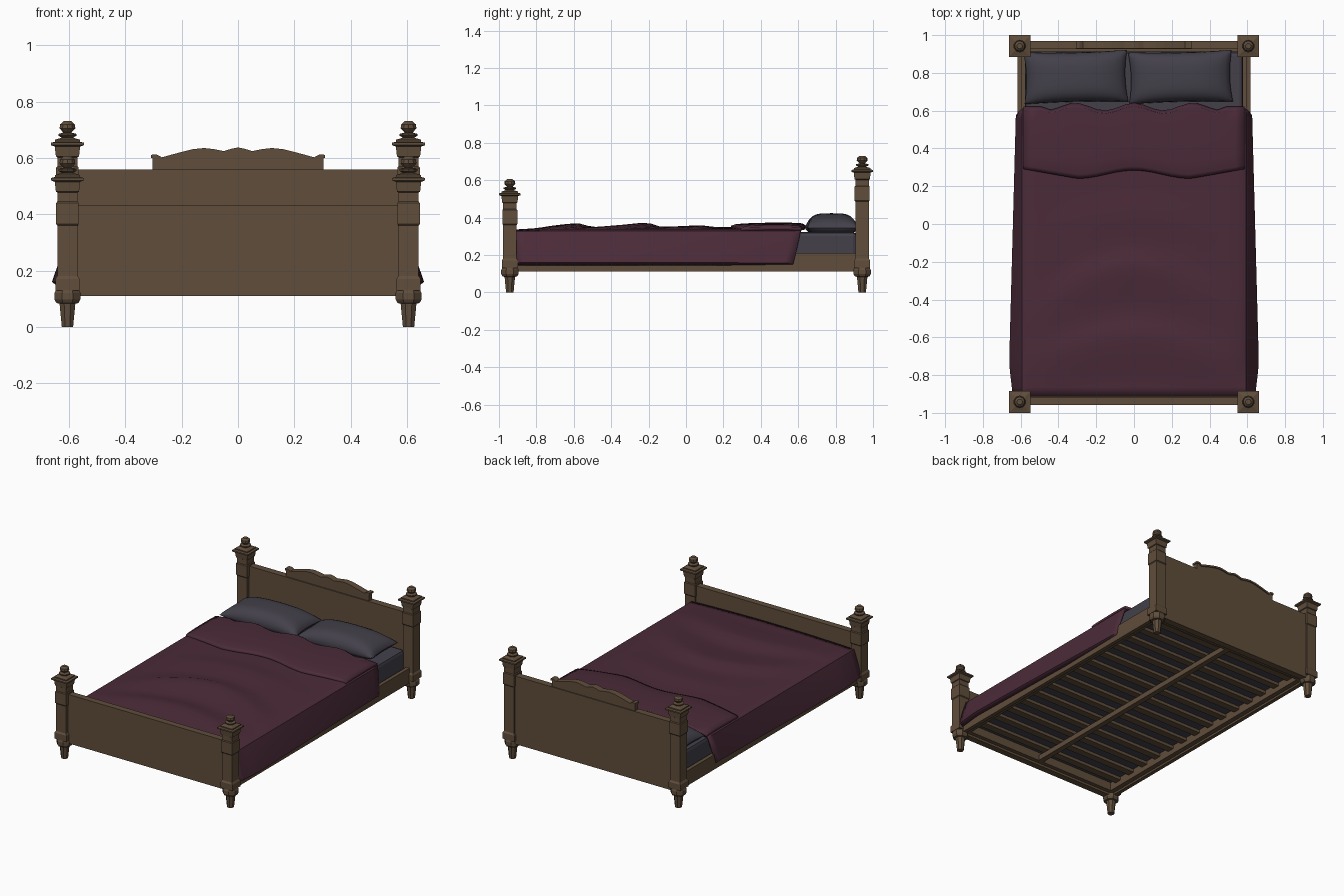
import bpy, bmesh, math

if "Cube" in bpy.data.objects:
    bpy.data.objects.remove(bpy.data.objects["Cube"])


def material(name, col):
    m = bpy.data.materials.new(name)
    m.diffuse_color = (*col, 1)
    m.use_nodes = True
    m.node_tree.nodes["Principled BSDF"].inputs["Base Color"].default_value = m.diffuse_color
    return m


WOOD = material("brown_wood", (0.115, 0.075, 0.044))
RED = material("plum_blanket", (0.070, 0.024, 0.040))
GREY = material("slate_linen", (0.056, 0.051, 0.068))


def finish(bm, name, mat, smooth=None):
    me = bpy.data.meshes.new(name)
    bm.to_mesh(me)
    bm.free()
    ob = bpy.data.objects.new(name, me)
    bpy.context.collection.objects.link(ob)
    me.materials.append(mat)
    if smooth:
        bpy.ops.object.select_all(action='DESELECT')
        ob.select_set(True)
        bpy.context.view_layer.objects.active = ob
        bpy.ops.object.shade_smooth_by_angle(angle=math.radians(smooth))
    return ob


def add_box(bm, x0, x1, y0, y1, z0, z1):
    vs = bmesh.ops.create_cube(bm, size=1)["verts"]
    for v in vs:
        v.co = ((x0 + x1) / 2 + v.co.x * (x1 - x0),
                (y0 + y1) / 2 + v.co.y * (y1 - y0),
                (z0 + z1) / 2 + v.co.z * (z1 - z0))
    return vs


def box(name, mat, *dims, bevel=0):
    bm = bmesh.new()
    add_box(bm, *dims)
    if bevel:
        bmesh.ops.bevel(bm, geom=bm.edges[:], offset=bevel, segments=2,
                        profile=0.5, affect='EDGES')
    return finish(bm, name, mat)


def turned(bm, cx, cy, profile, sides, dz=0):
    """Stack of regular rings; profile = (half width, z)."""
    rings = []
    k = 1 / math.cos(math.pi / sides)
    for r, z in profile:
        rings.append([bm.verts.new((
            cx + r * k * math.cos(2 * math.pi * (i + .5) / sides),
            cy + r * k * math.sin(2 * math.pi * (i + .5) / sides), z + dz))
            for i in range(sides)])
    for a, b in zip(rings, rings[1:]):
        for i in range(sides):
            j = (i + 1) % sides
            bm.faces.new((a[i], a[j], b[j], b[i]))
    bm.faces.new(rings[0][::-1])
    bm.faces.new(rings[-1])


def sheet(name, mat, nu, nv, fn, thick, smooth=25):
    """Grid surface from fn(i, j), thickened downwards."""
    bm = bmesh.new()
    g = [[bm.verts.new(fn(i, j)) for i in range(nu)] for j in range(nv)]
    for j in range(nv - 1):
        for i in range(nu - 1):
            bm.faces.new((g[j][i], g[j][i + 1], g[j + 1][i + 1], g[j + 1][i]))
    ob = finish(bm, name, mat, smooth)
    s = ob.modifiers.new("thickness", 'SOLIDIFY')
    s.thickness = thick
    s.offset = -1
    return ob


# Posts: turned foot, square block and shaft, stepped cap, round finial
FOOT = [(.020, 0), (.028, .083), (.039, .085), (.046, .098), (.046, .120), (.040, .132)]
BLOCK = [(.043, .130), (.043, .170), (.036, .181)]
CAP = [(.036, .36), (.040, .365), (.040, .44), (.036, .445), (.036, .477), (.041, .480),
       (.045, .515), (.058, .520), (.058, .529), (.045, .532), (.045, .539), (.020, .547)]
FINIAL = [(.018, .545), (.032, .554), (.032, .560), (.014, .565), (.020, .571),
          (.028, .580), (.026, .594), (.014, .605)]
for end, cy, dz in (("foot", -.942, 0), ("head", .942, .125)):
    for side, cx in (("left", -.605), ("right", .605)):
        bm = bmesh.new()
        turned(bm, cx, cy, FOOT, 8)
        turned(bm, cx, cy, BLOCK + [(r, z + dz) for r, z in CAP], 4)
        turned(bm, cx, cy, FINIAL, 10, dz)
        finish(bm, f"{end}_post_{side}", WOOD)

# Head and foot boards
box("footboard", WOOD, -.59, .59, -.958, -.916, .11, .432)
box("headboard", WOOD, -.59, .59, .926, .970, .11, .558)

# Carved crest: panel plus moulding following the same wave
half = [(0, .637), (.025, .632), (.05, .624), (.085, .631), (.12, .635), (.16, .631),
        (.20, .621), (.245, .609), (.27, .602), (.288, .612), (.308, .611)]
wave = [(-x, z) for x, z in half[:0:-1]] + half


def crest(name, top, drop, y0, y1):
    bm = bmesh.new()
    for (xa, za), (xb, zb) in zip(top, top[1:]):
        vs = add_box(bm, xa, xb, y0, y1, 0, 1)
        for v in vs:
            left = abs(v.co.x - xa) < 1e-6
            t = za if left else zb
            v.co.z = t if v.co.z > .5 else drop(t)
    bmesh.ops.remove_doubles(bm, verts=bm.verts[:], dist=1e-5)
    inner = [f for f in bm.faces if abs(f.normal.x) > .99 and abs(f.calc_center_median().x) < .29]
    bmesh.ops.delete(bm, geom=inner, context='FACES_ONLY')
    bmesh.ops.recalc_face_normals(bm, faces=bm.faces[:])
    finish(bm, name, WOOD)


crest("crest_panel", [(x * .985, z - .006) for x, z in wave], lambda t: .555, .933, .964)
crest("crest_moulding", wave, lambda t: t - .012, .928, .970)

# Side rails with inner ledges, end ledges, centre beam and slats
for side, s in (("left", -1), ("right", 1)):
    box(f"side_rail_{side}", WOOD, *sorted((s * .592, s * .617)), -.92, .92, .112, .210)
    box(f"rail_ledge_{side}", WOOD, *sorted((s * .56, s * .594)), -.92, .93, .125, .195)
for end, s in (("foot", -1), ("head", 1)):
    box(f"end_ledge_{end}", WOOD, -.57, .57, *sorted((s * .89, s * .93)), .125, .185)
box("centre_beam", WOOD, -.018, .018, -.90, .90, .125, .160)
bm = bmesh.new()
for i in range(14):
    y = -.82 + i * 1.64 / 13
    add_box(bm, -.57, .57, y - .024, y + .024, .158, .178)
finish(bm, "slats", WOOD)

# Mattress
box("mattress", GREY, -.578, .578, -.912, .912, .180, .322, bevel=.02)


# Pillows: domed cushions, slightly turned
def pillow(name, cx, tilt):
    bm = bmesh.new()
    n = 14
    vs = bmesh.ops.create_grid(bm, x_segments=n, y_segments=n, size=1)["verts"]
    vs += [g for g in bmesh.ops.duplicate(bm, geom=bm.verts[:] + bm.edges[:] + bm.faces[:])["geom"]
           if isinstance(g, bmesh.types.BMVert)]
    for k, v in enumerate(vs):
        u, w = math.sin(v.co.x * math.pi / 2), math.sin(v.co.y * math.pi / 2)
        h = max(0, (1 - u ** 4) * (1 - w ** 4)) ** .5
        x = u * .275 * (1 - .05 * (1 - w * w))
        y = w * .137 * (1 - .05 * (1 - u * u))
        up = k < len(vs) // 2
        z = .345 + h * (.078 - .02 * u * u if up else -.04)
        v.co = (cx + x - y * tilt, .778 + y + x * tilt, z)
    bmesh.ops.remove_doubles(bm, verts=bm.verts[:], dist=1e-5)
    bmesh.ops.recalc_face_normals(bm, faces=bm.faces[:])
    finish(bm, name, GREY, 40)


pillow("pillow_left", -.308, .025)
pillow("pillow_right", .246, .025)


# Blanket: draped cross-section with soft curved wrinkles
def ridge(x, y, yc, amp, bend, wide):
    d = y - (yc - bend * x * x)
    fall = max(0, 1 - (x / wide) ** 2)
    return amp * fall * (max(0, 1 - d / .08) if d > 0 else max(0, 1 + d / .22))


def top_z(x, y):
    z = .349 - .012 * (x / .59) ** 2
    z += ridge(x, y, -.58, .022, .5, .58) + ridge(x, y, -.21, .026, 1.0, .58)
    z += ridge(x, y, .08, .010, .5, .5)
    return z - .012 * max(0, (-y - .7) / .2)


def head_edge(x):
    return .615 + .020 * math.cos(x * 2 * math.pi / .31) * (abs(x) < .46)


TOP = [-.565 + 1.13 * i / 16 for i in range(17)]
NV = 33


def drape(i, j):
    t = j / (NV - 1)
    y0 = -.912
    if 4 <= i <= 20:
        x = TOP[i - 4]
        y = y0 + t * (head_edge(x) - y0)
        return (x, y, top_z(x, y))
    s = -1 if i < 4 else 1
    k = 3 - i if i < 4 else i - 21          # 0 at the top edge, 3 at the hem
    y = y0 + t * ((.612, .595, .575, .570)[k] - y0)
    flare = .625 + .035 * min(1, max(0, (.6 - y) / 1.3)) - .018 * max(0, (-y - .75) / .16)
    x = (.592, .592 + (flare - .592) * .6, flare, flare - .022)[k]
    z = (.328, .24, .160, .143)[k] - .006 * max(0, y) * (k > 1)
    return (s * x, y, z)


sheet("blanket", RED, 25, NV, drape, .012)


# Turned-back band near the pillows
def band(i, j):
    x = -.585 + 1.17 * i / 24
    y0 = .262 + .022 * math.cos(x * 2 * math.pi / .6)
    if abs(x) > .3:
        y0 = .240 + .05 * (abs(x) - .3) / .28
    t = (0, .06, .25, .5, .75, .95, 1)[j]
    y = y0 + t * (head_edge(x) + .006 - y0)
    lift = (.010, .018, .022, .024, .024, .020, .008)[j]
    return (x, y, top_z(x, y) + lift * (1 - .45 * (x / .585) ** 8))


sheet("blanket_fold", RED, 25, 7, band, .018)
